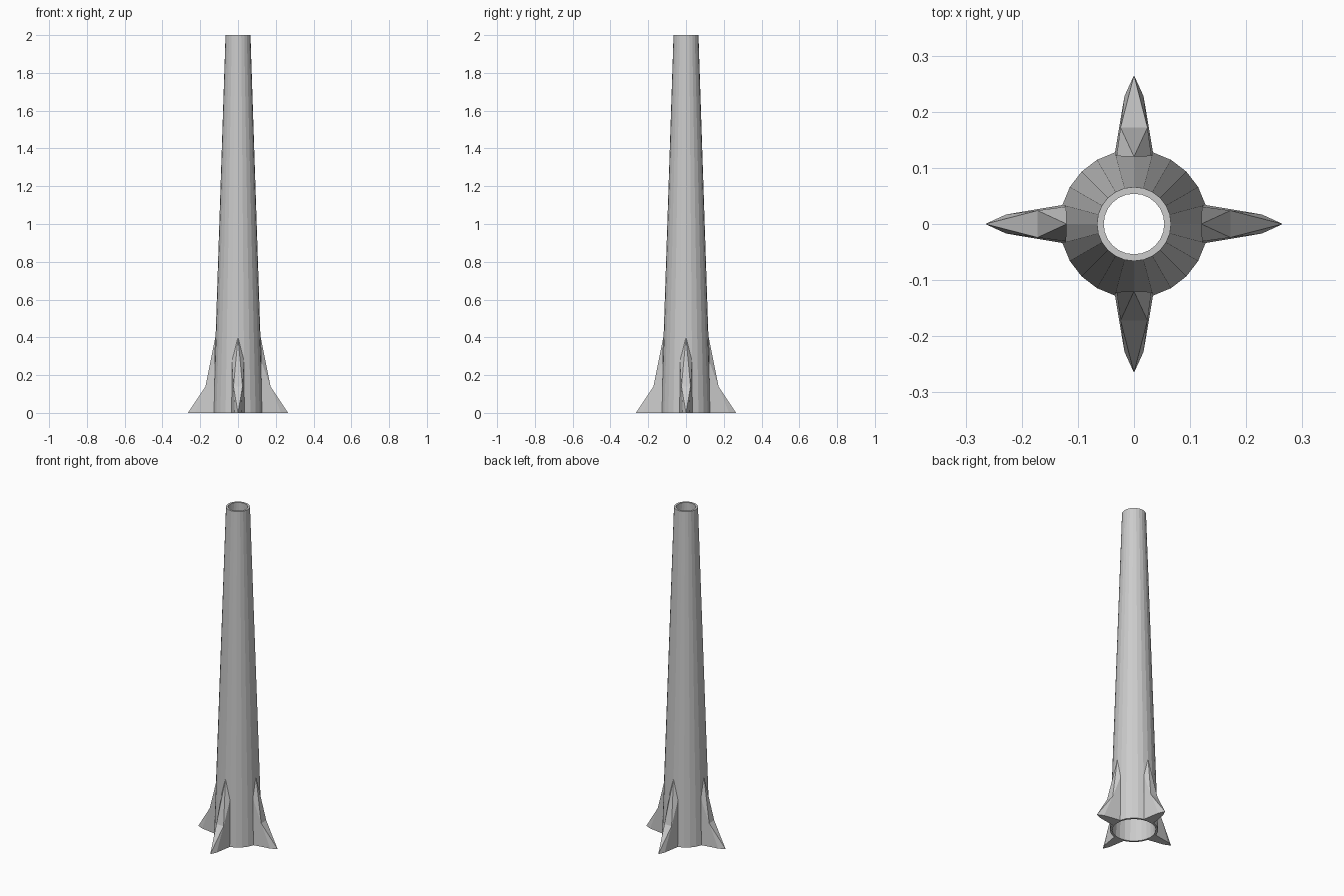
import bpy, bmesh
from math import cos, sin, pi
from mathutils import Matrix

cube = bpy.data.objects.get("Cube")
if cube:
    bpy.data.objects.remove(cube, do_unlink=True)

# Single plain grey
grey = bpy.data.materials.new("light grey")
grey.use_nodes = True
grey.diffuse_color = (0.6, 0.6, 0.6, 1)
grey.node_tree.nodes["Principled BSDF"].inputs["Base Color"].default_value = (0.6, 0.6, 0.6, 1)


def add_object(name, bm):
    mesh = bpy.data.meshes.new(name)
    bm.to_mesh(mesh)
    bm.free()
    mesh.materials.append(grey)
    obj = bpy.data.objects.new(name, mesh)
    bpy.context.collection.objects.link(obj)
    return obj


# Hollow tapered tube: closed wall profile swept round the axis
SIDES = 24
wall = [(0.132, 0), (0.066, 2), (0.054, 2), (0.12, 0)]
bm = bmesh.new()
rings = [[bm.verts.new((r * cos(2 * pi * i / SIDES), r * sin(2 * pi * i / SIDES), z))
          for i in range(SIDES)] for r, z in wall]
for k, ring in enumerate(rings):
    above = rings[(k + 1) % len(rings)]
    for i in range(SIDES):
        j = (i + 1) % SIDES
        bm.faces.new((ring[i], ring[j], above[j], above[i]))
bmesh.ops.recalc_face_normals(bm, faces=bm.faces)
add_object("tapered_tube", bm)


# Faceted fin pointing along +x, then turned to its place
def add_fin(name, angle):
    bm = bmesh.new()
    apex = bm.verts.new((0.12, 0, 0.4))
    tip = bm.verts.new((0.265, 0, 0))
    sides = []
    for s in (1, -1):
        shoulder = bm.verts.new((0.121, 0.031 * s, 0.28))
        base = bm.verts.new((0.127, 0.034 * s, 0))
        ridge = bm.verts.new((0.172, 0.024 * s, 0.14))
        heel = bm.verts.new((0.228, 0.017 * s, 0))
        bm.faces.new((apex, shoulder, ridge))
        bm.faces.new((shoulder, base, heel, ridge))
        bm.faces.new((ridge, heel, tip))
        sides.append((shoulder, base, ridge, heel))
    (s1, b1, r1, h1), (s2, b2, r2, h2) = sides
    bm.faces.new((apex, r1, r2))
    bm.faces.new((r1, tip, r2))
    bm.faces.new((b1, h1, tip, h2, b2))
    bm.faces.new((apex, s1, s2))
    bm.faces.new((s1, b1, b2, s2))
    bmesh.ops.recalc_face_normals(bm, faces=bm.faces)
    bmesh.ops.transform(bm, matrix=Matrix.Rotation(angle, 4, "Z"), verts=bm.verts)
    add_object(name, bm)


for i, side in enumerate(("left", "back", "right", "front")):
    add_fin(side + "_fin", i * pi / 2)
